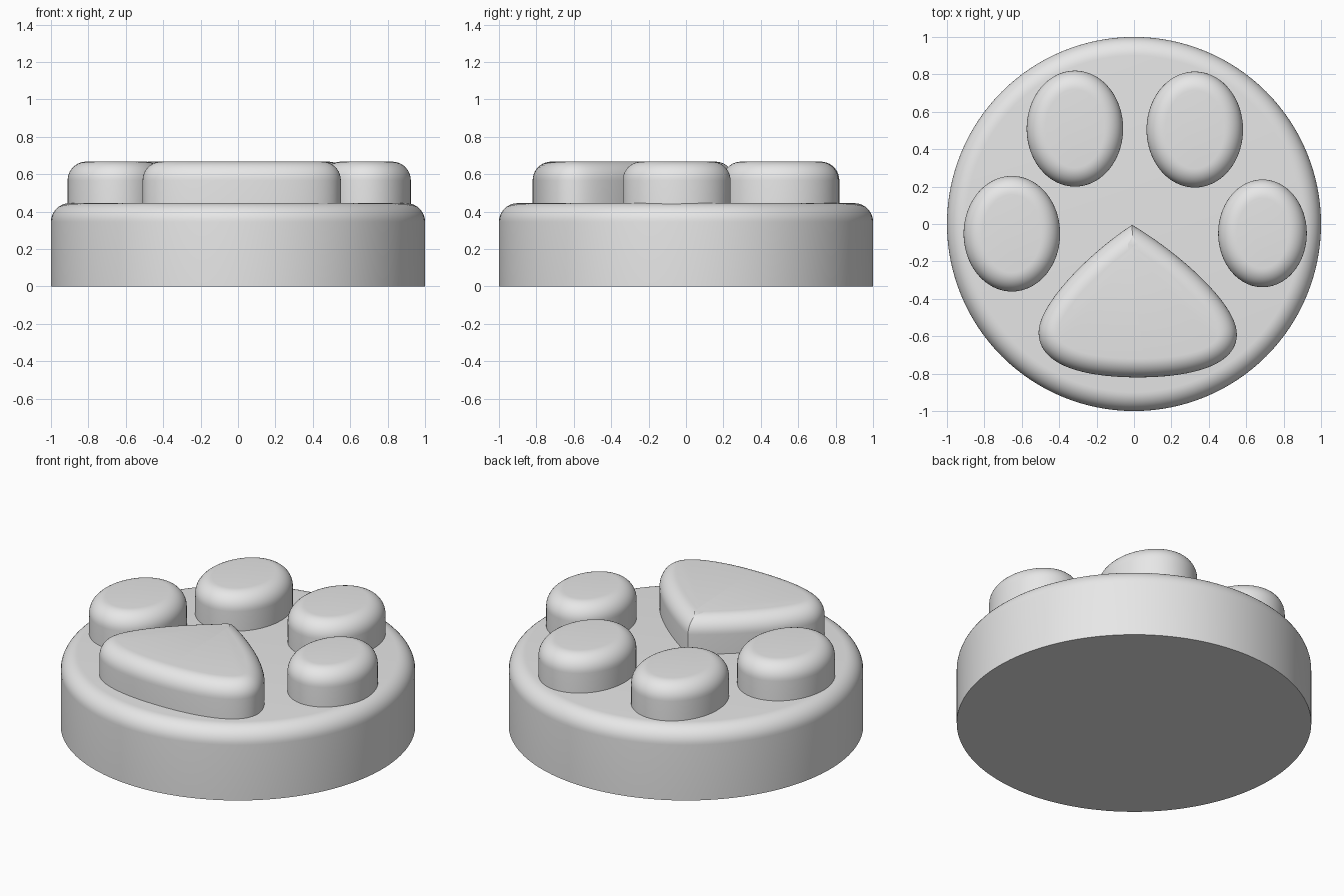
import bpy
import bmesh
from math import sin, cos, pi
from mathutils import Vector
from mathutils.geometry import interpolate_bezier

cube = bpy.data.objects.get("Cube")
if cube:
    bpy.data.objects.remove(cube, do_unlink=True)

grey = bpy.data.materials.new("plain grey")
grey.use_nodes = True
grey.diffuse_color = (0.8, 0.8, 0.8, 1)
grey.node_tree.nodes["Principled BSDF"].inputs["Base Color"].default_value = (0.8, 0.8, 0.8, 1)

FILLET = 0.1
STEPS = 10
BASE_TOP = 0.445
PAD_TOP = 0.667


def ellipse(cx, cy, rx, ry, count):
    return [Vector((cx + rx * cos(2 * pi * i / count), cy + ry * sin(2 * pi * i / count)))
            for i in range(count)]


def inset(outline, distance):
    """Move a counter-clockwise outline inward, mitring its corners."""
    result = []
    for i, point in enumerate(outline):
        before = (point - outline[i - 1]).normalized()
        after = (outline[(i + 1) % len(outline)] - point).normalized()
        n1, n2 = Vector((-before.y, before.x)), Vector((-after.y, after.x))
        result.append(point + (n1 + n2) * distance / (1 + n1.dot(n2)))
    return result


def rounded_slab(name, outline, bottom, top):
    """Upright slab with a quarter-round fillet along its top edge."""
    levels = [(0, bottom)]
    for k in range(STEPS + 1):
        a = pi / 2 * k / STEPS
        levels.append((FILLET * (1 - cos(a)), top - FILLET * (1 - sin(a))))
    bm = bmesh.new()
    rings = [[bm.verts.new((p.x, p.y, z)) for p in inset(outline, d)] for d, z in levels]
    count = len(outline)
    for low, high in zip(rings, rings[1:]):
        for i in range(count):
            j = (i + 1) % count
            bm.faces.new((low[i], low[j], high[j], high[i]))
    bm.faces.new(rings[-1])
    bm.faces.new(rings[0][::-1])
    mesh = bpy.data.meshes.new(name)
    bm.to_mesh(mesh)
    bm.free()
    mesh.materials.append(grey)
    obj = bpy.data.objects.new(name, mesh)
    bpy.context.collection.objects.link(obj)
    bpy.ops.object.select_all(action="DESELECT")
    obj.select_set(True)
    bpy.context.view_layer.objects.active = obj
    bpy.ops.object.shade_smooth_by_angle(angle=pi / 6)


# Round base
rounded_slab("base", ellipse(0, 0, 1, 1, 128), 0, BASE_TOP)

# Four oval toe pads, sunk slightly into the base
toes = {
    "outer_toe_right": (-0.653, -0.052, 0.258, 0.309),
    "inner_toe_right": (-0.316, 0.51, 0.258, 0.31),
    "inner_toe_left": (0.325, 0.505, 0.258, 0.31),
    "outer_toe_left": (0.687, -0.05, 0.237, 0.288),
}
for name, oval in toes.items():
    rounded_slab(name, ellipse(*oval, 80), 0.38, PAD_TOP)

# Heel pad: pointed at the back, rounded at the front
tip, side_r, front, side_l = (-0.01, -0.005), (-0.51, -0.58), (0.02, -0.82), (0.55, -0.59)
curves = [
    (tip, (-0.22, -0.14), (-0.51, -0.42), side_r),
    (side_r, (-0.51, -0.76), (-0.26, -0.82), front),
    (front, (0.3, -0.82), (0.55, -0.76), side_l),
    (side_l, (0.55, -0.42), (0.22, -0.14), tip),
]
heel = []
for a, b, c, d in curves:
    heel += interpolate_bezier(Vector(a), Vector(b), Vector(c), Vector(d), 25)[:-1]
rounded_slab("heel_pad", [Vector(p[:2]) for p in heel], 0.38, PAD_TOP)
